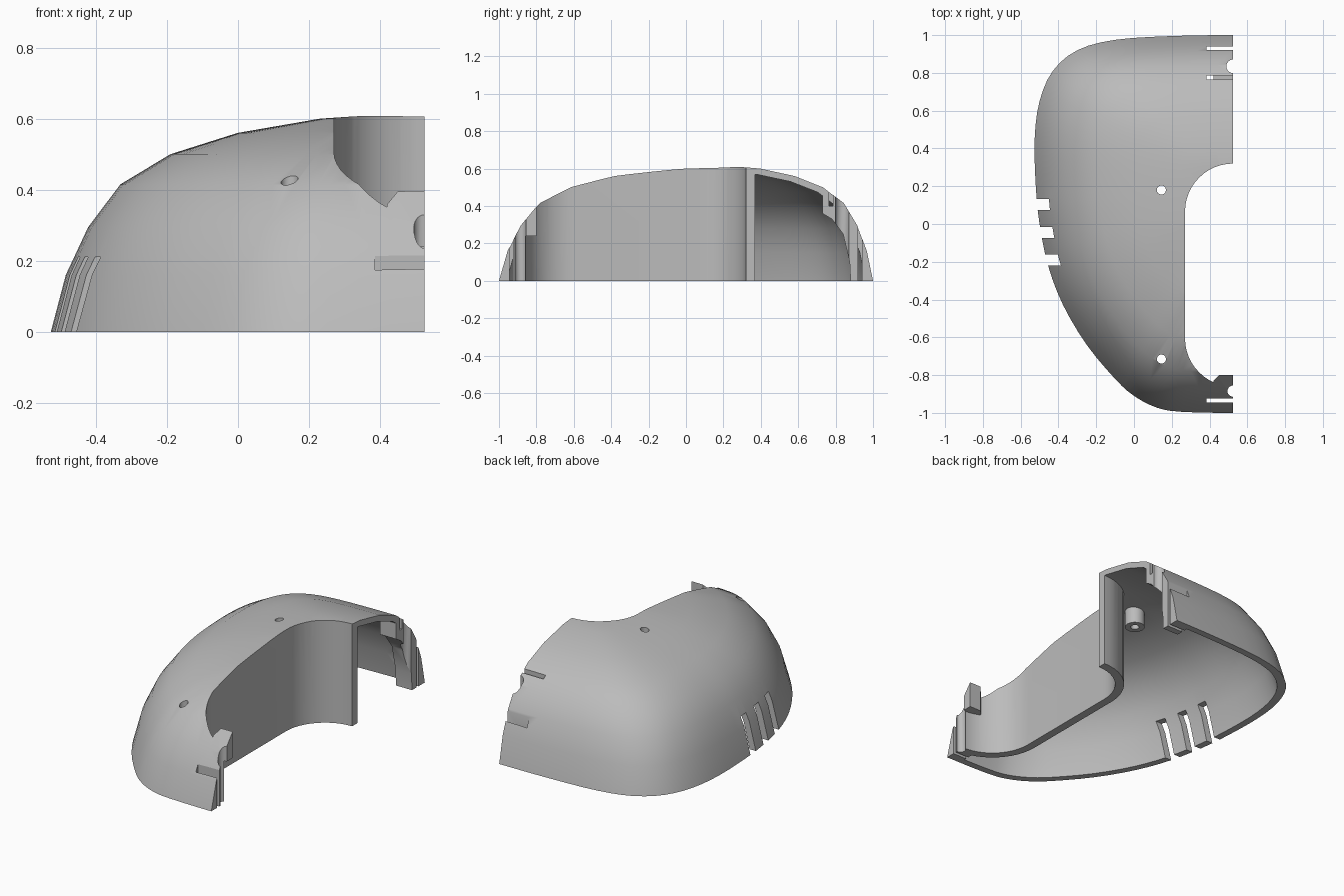
import bpy, bmesh, math
from mathutils import Vector

if "Cube" in bpy.data.objects:
    bpy.data.objects.remove(bpy.data.objects["Cube"])

CUT_X = 0.525          # plane where the half shell ends
CENTRE_Y = 0.16        # the dome rings shrink towards this point

grey = bpy.data.materials.new("plain grey")
grey.use_nodes = True
grey.diffuse_color = (0.5, 0.5, 0.5, 1)
grey.node_tree.nodes["Principled BSDF"].inputs["Base Color"].default_value = (0.5, 0.5, 0.5, 1)


def make(name, bm):
    bmesh.ops.recalc_face_normals(bm, faces=bm.faces)
    mesh = bpy.data.meshes.new(name)
    bm.to_mesh(mesh)
    bm.free()
    mesh.materials.append(grey)
    ob = bpy.data.objects.new(name, mesh)
    bpy.context.collection.objects.link(ob)
    return ob


def loft(name, rings):
    """Closed solid through a stack of equal rings."""
    bm = bmesh.new()
    loops = [[bm.verts.new(p) for p in ring] for ring in rings]
    n = len(loops[0])
    for a, b in zip(loops, loops[1:]):
        for i in range(n):
            j = (i + 1) % n
            bm.faces.new((a[i], a[j], b[j], b[i]))
    bm.faces.new(loops[0])
    bm.faces.new(loops[-1])
    return make(name, bm)


def prism(name, pts, lo, hi, axis="z"):
    if axis == "z":
        return loft(name, [[(x, y, h) for x, y in pts] for h in (lo, hi)])
    return loft(name, [[(h, y, z) for y, z in pts] for h in (lo, hi)])


def box(name, x, y, z):
    return prism(name, [(x[0], y[0]), (x[1], y[0]), (x[1], y[1]), (x[0], y[1])], *z)


def cylinder(name, x, y, r, lo, hi):
    steps = [math.tau * i / 24 for i in range(24)]
    return prism(name, [(x + r * math.cos(a), y + r * math.sin(a)) for a in steps], lo, hi)


def stadium(name, grow, lo, hi):
    """Long rounded opening centred on the cut plane."""
    r, pts = 0.255 + grow, []
    for mid, start in ((0.065, 0), (-0.605, math.pi)):
        for i in range(25):
            a = start + math.pi * i / 24
            pts.append((CUT_X + r * math.cos(a), mid + r * math.sin(a)))
    return prism(name, pts, lo, hi)


def subtract(target, *cutters):
    for cutter in cutters:
        mod = target.modifiers.new("cut", "BOOLEAN")
        mod.operation = "DIFFERENCE"
        mod.solver = "EXACT"
        mod.object = cutter
        bpy.context.view_layer.update()
        graph = bpy.context.evaluated_depsgraph_get()
        mesh = bpy.data.meshes.new_from_object(target.evaluated_get(graph))
        target.modifiers.clear()
        target.data = mesh
        bpy.data.objects.remove(cutter)


# Base outline of one half, then mirrored and smoothed
half = [(0.525, 1), (0.2, 0.995), (-0.1, 0.975), (-0.3, 0.92), (-0.43, 0.81),
        (-0.5, 0.65), (-0.526, 0.45), (-0.52, 0.2), (-0.5, 0), (-0.455, -0.22),
        (-0.375, -0.43), (-0.25, -0.64), (-0.1, -0.82), (0, -0.91),
        (0.12, -0.972), (0.25, -0.994), (0.525, -1)]
control = [Vector(p) for p in half]
control += [Vector((2 * CUT_X - x, y)) for x, y in half[-2:0:-1]]
outline = []
for i in range(len(control)):
    a, b, c, d = (control[(i + k) % len(control)] for k in (-1, 0, 1, 2))
    for t in (0, 1 / 3, 2 / 3):
        outline.append(0.5 * (2 * b + (c - a) * t + (2 * a - 5 * b + 4 * c - d) * t ** 2
                              + (3 * b - a - 3 * c + d) * t ** 3))

# Dome levels: ring scale and height
levels = [(1, 0), (0.96, 0.16), (0.9, 0.295), (0.814, 0.415), (0.68, 0.5),
          (0.5, 0.56), (0.28, 0.6), (0.18, 0.607)]


def dome(name, flat=1.0, tall=1.0, drop=0.0):
    rings = []
    for s, z in levels:
        rings.append([(CUT_X + (p.x - CUT_X) * s * flat,
                       (CENTRE_Y + (p.y - CENTRE_Y) * s) * flat,
                       z * tall - (drop if z == 0 else 0)) for p in outline])
    return loft(name, rings)


shell = dome("half_shell_cover")
cavity = dome("cavity", 0.962, 0.947, 0.01)

# Inner parts that are left standing in the cavity
subtract(cavity, stadium("inner_wall", 0.05, -1, 1))
rear_profile = [(0.73, 0.8), (0.73, 0.36), (0.78, 0.33), (0.84, 0.25),
                (0.875, 0.1), (0.89, -0.2), (1.2, -0.2), (1.2, 0.8)]
subtract(cavity, prism("rear_clip_block", rear_profile, 0.42, 0.7, "x"))
subtract(cavity, box("front_clip_block", (0.435, 0.7), (-1.1, -0.84), (-0.2, 0.8)))
for y, z in ((0.18, 0.46), (-0.715, 0.29)):
    subtract(cavity, cylinder("screw_boss", 0.145, y, 0.055, z, 0.9))
subtract(shell, cavity)

# Open middle, leaving a small tab at the front
opening = stadium("opening", 0, -1, 1.1)
tab = [(0.42, -0.95), (0.42, -0.83), (0.45, -0.8), (0.75, -0.8), (0.75, -0.95)]
subtract(opening, prism("front_tab", tab, 0.24, 1.2))
subtract(shell, opening)

# Screw holes and round notches on the cut edge
for x, y, r in ((0.145, 0.18, 0.024), (0.145, -0.715, 0.024),
                (CUT_X, 0.835, 0.036), (CUT_X, -0.885, 0.03)):
    subtract(shell, cylinder("round_cutter", x, y, r, -0.5, 1))

# Clip slots beside the cut edge
for y, bottom in ((0.93, -0.3), (0.775, 0.4), (-0.935, -0.3)):
    subtract(shell, box("slot_cutter", (0.385, 0.8), (y - 0.01, y + 0.01), (bottom, 1)))

# Side vents
for y in (0.103, -0.045, -0.19):
    subtract(shell, box("vent_cutter", (-0.8, -0.3), (y - 0.029, y + 0.029), (-0.3, 0.21)))

# Keep one half
subtract(shell, box("half_cutter", (CUT_X, 2), (-2, 2), (-1, 2)))

bpy.ops.object.select_all(action="DESELECT")
shell.select_set(True)
bpy.context.view_layer.objects.active = shell
bpy.ops.object.shade_smooth_by_angle(angle=math.radians(25))
